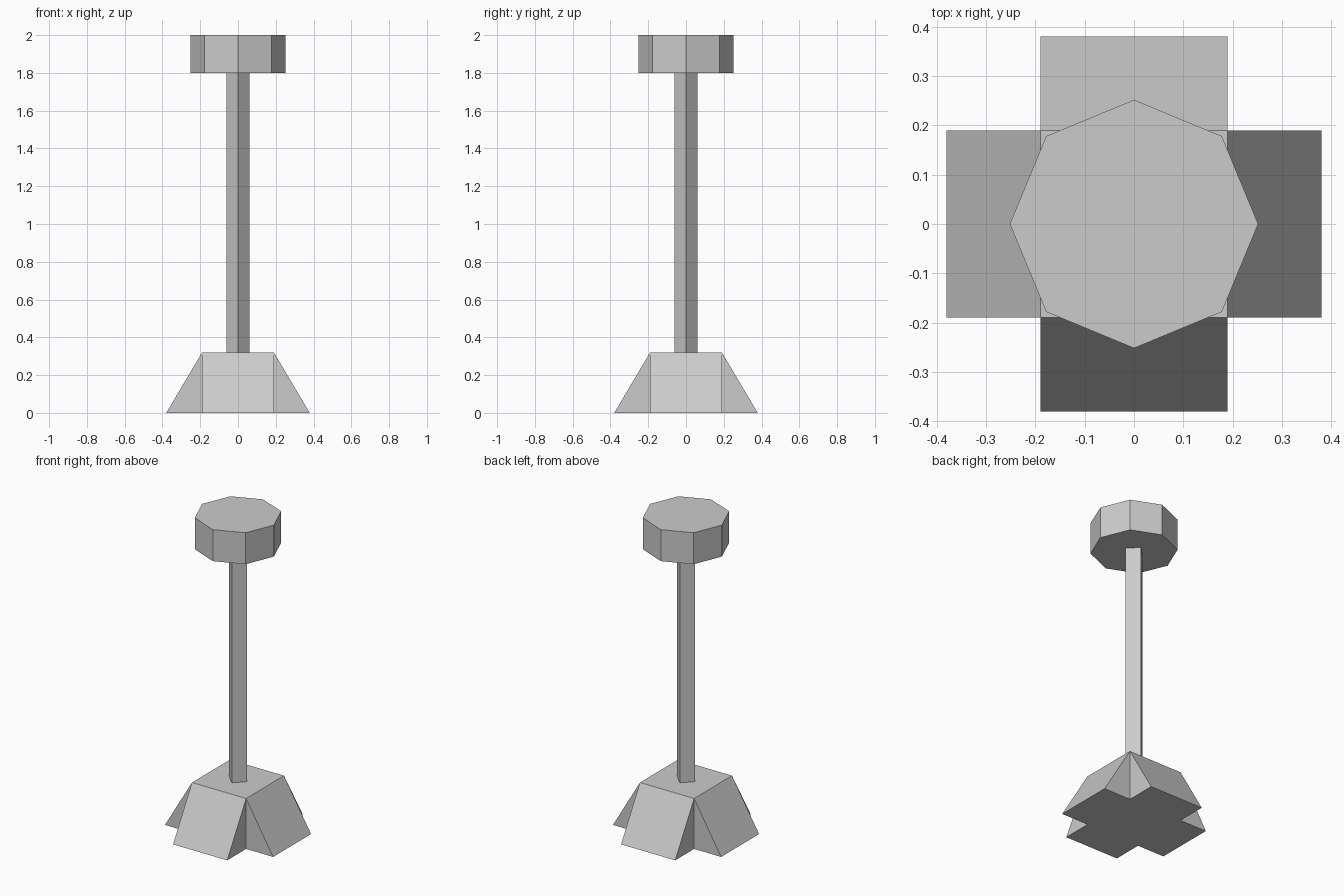
import bpy, bmesh, math
from mathutils import Matrix, Vector

if "Cube" in bpy.data.objects:
    bpy.data.objects.remove(bpy.data.objects["Cube"])

HALF, REACH, BASE_H = 0.19, 0.38, 0.32


def prism(name, sides, radius, z0, z1):
    """Upright prism with a corner on the +x axis."""
    ring = [(radius * math.cos(math.tau * i / sides),
             radius * math.sin(math.tau * i / sides)) for i in range(sides)]
    bm = bmesh.new()
    face = bm.faces.new([bm.verts.new((x, y, z0)) for x, y in ring])
    top = bmesh.ops.extrude_face_region(bm, geom=[face], use_keep_orig=True)
    verts = [v for v in top["geom"] if isinstance(v, bmesh.types.BMVert)]
    bmesh.ops.translate(bm, verts=verts, vec=(0, 0, z1 - z0))
    return finish(name, bm)


def finish(name, bm):
    bmesh.ops.remove_doubles(bm, verts=bm.verts, dist=0.0001)
    bmesh.ops.recalc_face_normals(bm, faces=bm.faces)
    mesh = bpy.data.meshes.new(name)
    bm.to_mesh(mesh)
    bm.free()
    obj = bpy.data.objects.new(name, mesh)
    bpy.context.collection.objects.link(obj)
    return obj


# Base: square block with a sloped buttress on each of its four sides
bm = bmesh.new()
top, bottom = [], []
for i in range(4):
    rot = Matrix.Rotation(i * math.pi / 2, 3, 'Z')
    inner_a, inner_b, outer_a, outer_b, top_a, top_b = [
        rot @ Vector(p) for p in (
            (HALF, -HALF, 0), (HALF, HALF, 0),
            (REACH, -HALF, 0), (REACH, HALF, 0),
            (HALF, -HALF, BASE_H), (HALF, HALF, BASE_H))]
    for pts in ((outer_a, outer_b, top_b, top_a),
                (inner_a, outer_a, top_a),
                (inner_b, top_b, outer_b)):
        bm.faces.new([bm.verts.new(p) for p in pts])
    top.append(top_a)
    bottom += [inner_a, outer_a, outer_b]
for pts in (top, bottom):
    bm.faces.new([bm.verts.new(p) for p in pts])
finish("base", bm)

# Square post turned corner-forward
prism("post", 4, 0.062, BASE_H, 1.8)

# Octagonal head
prism("head", 8, 0.252, 1.8, 2.0)
